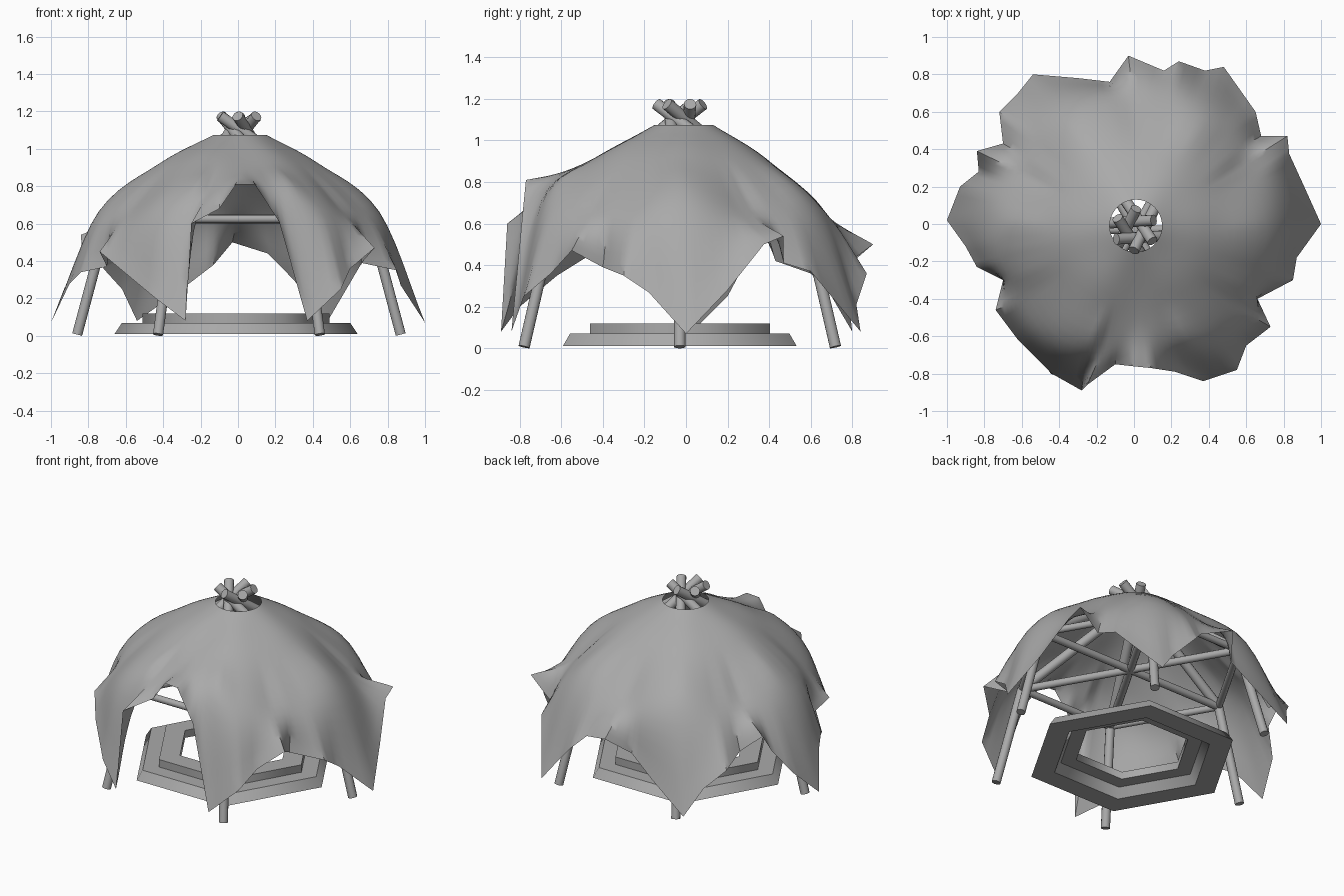
import bpy, bmesh, math
from mathutils import Vector

if "Cube" in bpy.data.objects:
    bpy.data.objects.remove(bpy.data.objects["Cube"])

CX, CY = 0.005, -0.03
grey = bpy.data.materials.new("mid_grey")
grey.diffuse_color = (0.4, 0.4, 0.4, 1)
grey.use_nodes = True
grey.node_tree.nodes["Principled BSDF"].inputs["Base Color"].default_value = grey.diffuse_color


def polar(r, a, z, t=0.0):
    """Point at radius r, angle a, shifted sideways by t."""
    return Vector((CX + r * math.cos(a) - t * math.sin(a),
                   CY + r * math.sin(a) + t * math.cos(a), z))


def make(name, verts, faces, smooth=False):
    me = bpy.data.meshes.new(name)
    me.from_pydata(verts, [], faces)
    me.materials.append(grey)
    bm = bmesh.new()
    bm.from_mesh(me)
    bmesh.ops.recalc_face_normals(bm, faces=bm.faces)
    bm.to_mesh(me)
    bm.free()
    ob = bpy.data.objects.new(name, me)
    bpy.context.collection.objects.link(ob)
    if smooth:
        bpy.ops.object.select_all(action='DESELECT')
        ob.select_set(True)
        bpy.context.view_layer.objects.active = ob
        bpy.ops.object.shade_smooth_by_angle(angle=math.radians(50))
    return ob


def rod(name, p, q, r=0.028, n=12):
    d = (q - p).normalized()
    u = d.orthogonal().normalized()
    w = d.cross(u)
    ring = [u * r * math.cos(i * math.tau / n) + w * r * math.sin(i * math.tau / n) for i in range(n)]
    verts = [p + v for v in ring] + [q + v for v in ring]
    faces = [(i, (i + 1) % n, n + (i + 1) % n, n + i) for i in range(n)]
    faces += [tuple(range(n)), tuple(range(n, 2 * n))]
    return make(name, verts, faces, True)


# Pole frame: legs, rafters crossing at the top, hexagon of beams and cross ties
for i in range(6):
    a = i * math.pi / 3
    knee = polar(0.70, a, 0.625)
    rod(f"leg_{i}", polar(0.865, a, 0.007), knee)
    rod(f"rafter_{i}", knee, polar(-0.10, a, 1.175, -0.05), 0.03)
    rod(f"beam_{i}", knee, polar(0.70, a + math.pi / 3, 0.625), 0.022)
    if i < 3:
        rod(f"cross_tie_{i}", knee, polar(-0.70, a, 0.625), 0.024)

# Stepped hexagonal floor ring
profile = [(0.65, 0.01), (0.61, 0.07), (0.50, 0.07), (0.50, 0.12),
           (0.36, 0.12), (0.36, 0.07), (0.46, 0.07), (0.50, 0.01)]
k = len(profile)
verts = [polar(r, i * math.pi / 3, z) - Vector((0.015, 0, 0)) for i in range(6) for r, z in profile]
faces = [(i * k + j, i * k + (j + 1) % k, (i + 1) % 6 * k + (j + 1) % k, (i + 1) % 6 * k + j)
         for i in range(6) for j in range(k)]
floor = make("floor_ring", verts, faces).data
floor.shade_smooth()
for e in floor.edges:  # keep the steps crisp, soften only round the ring
    v, w = e.vertices
    e.use_edge_sharp = v % k == w % k

# Draped cloth: hem corners, counter-clockwise from the right-hand tip
hem = [(1, 0, .07), (.91, .2, .28), (.83, .375, .5), (.82, .47, .54), (.68, .47, .41),
       (.65, .6, .37), (.48, .84, .08), (.38, .82, .21), (.24, .87, .36), (.16, .82, .44),
       (-.03, .9, .5), (-.13, .76, .38), (-.3, .78, .25), (-.54, .8, .08), (-.62, .7, .25),
       (-.72, .6, .36), (-.70, .43, .42), (-.84, .39, .54), (-.83, .28, .4), (-.93, .2, .25),
       (-1, .02, .07), (-.9, -.12, .28), (-.84, -.23, .34), (-.70, -.3, .37), (-.74, -.46, .45),
       (-.62, -.62, .35), (-.44, -.8, .2), (-.28, -.89, .08), (-.25, -.86, .6),
       (-.1, -.75, .68), (-.01, -.76, .81), (.09, -.77, .81), (.22, -.79, .61), (.37, -.84, .08),
       (.55, -.78, .25), (.6, -.65, .36), (.73, -.55, .47), (.66, -.4, .39), (.85, -.3, .35),
       (.87, -.18, .27)]
hem = [Vector(h) for h in hem]
SUB, ROWS = 4, 18


def spline(a, b, c, d, t):
    return 0.5 * (2 * b + (c - a) * t + (2 * a - 5 * b + 4 * c - d) * t * t
                  + (3 * b - a - 3 * c + d) * t ** 3)


def column(h, a):
    """Points from the smoke hole over the shoulder down to hem point h."""
    diff = (a - math.radians(-87) + math.pi) % math.tau - math.pi
    lift = 0.26 * math.exp(-(diff / math.radians(20)) ** 2)
    between = (1 - math.cos(6 * a)) / 2
    rim = polar(0.14, a, 1.075) + Vector((0.005, 0.02, 0))
    mid = polar(0.42, a, 0.925 - 0.015 * between)
    shoulder = polar(0.75 - 0.04 * between - 0.5 * lift, a, 0.665 - 0.03 * between + 0.8 * lift)
    pts = [rim * 2 - mid, rim, mid, shoulder, h, h * 2 - shoulder]
    out = []
    for j in range(ROWS + 1):
        s = min(j * 3 / ROWS, 2.9999)
        i = int(s)
        out.append(spline(*pts[i:i + 4], s - i))
    out[-1] = h
    return out


edge = [h.lerp(hem[(i + 1) % len(hem)], s / SUB) for i, h in enumerate(hem) for s in range(SUB)]
n, m = len(edge), ROWS + 1
# Even out the directions so steep hem edges do not pinch the cloth above
angles = [math.atan2(p.y - CY, p.x - CX) for p in edge]
for _ in range(12):
    dirs = [Vector((math.cos(a), math.sin(a))) for a in angles]
    sums = [dirs[i - 1] + dirs[i] + dirs[(i + 1) % n] for i in range(n)]
    angles = [math.atan2(v.y, v.x) for v in sums]
verts = [p for h, a in zip(edge, angles) for p in column(h, a)]
faces = [(i * m + j, i * m + j + 1, (i + 1) % n * m + j + 1, (i + 1) % n * m + j)
         for i in range(n) for j in range(ROWS)]
make("cloth_cover", verts, faces, True)
